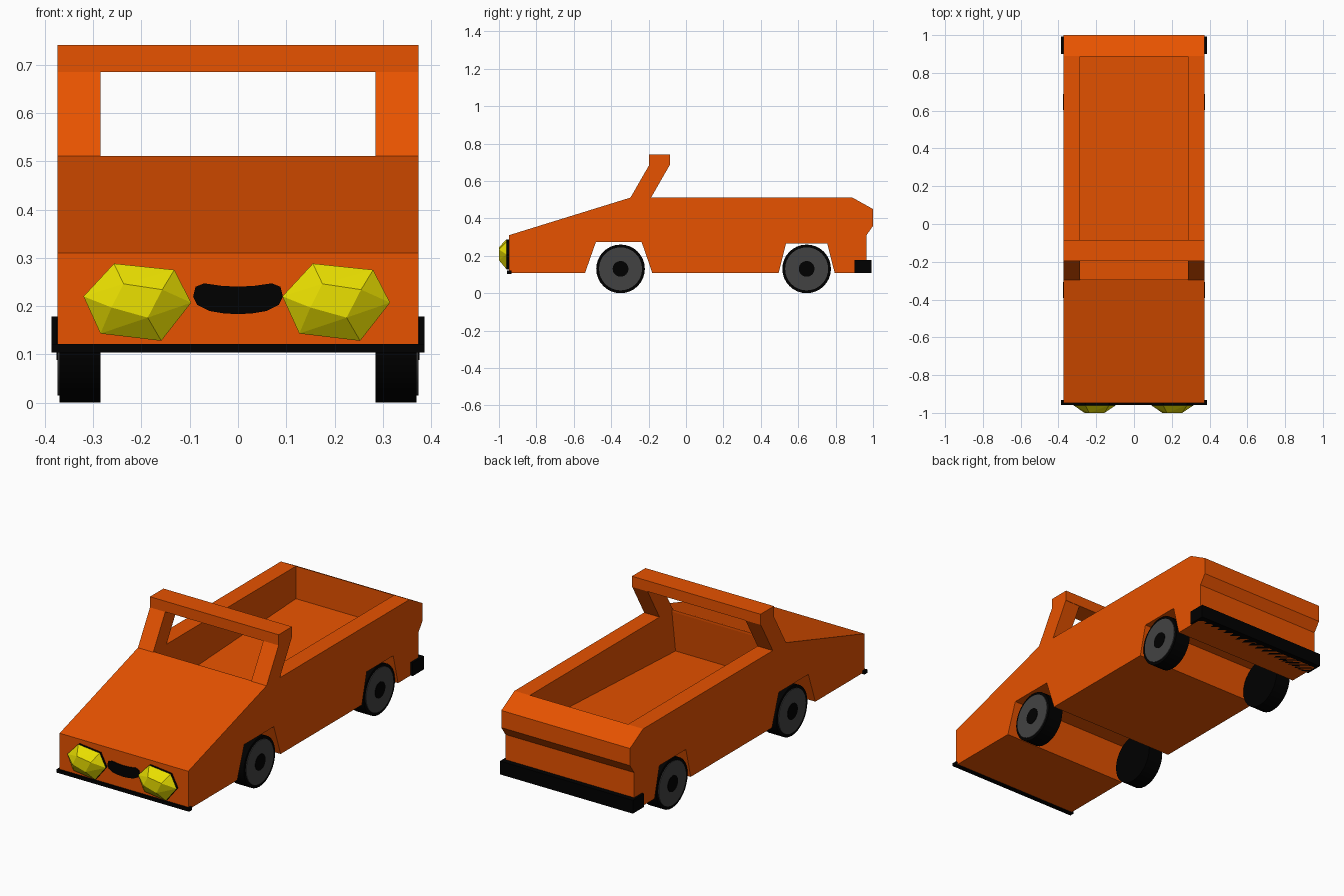
import bpy, bmesh, math
from mathutils import Vector

if "Cube" in bpy.data.objects:
    bpy.data.objects.remove(bpy.data.objects["Cube"])


def material(name, rgb):
    m = bpy.data.materials.new(name)
    m.diffuse_color = (*rgb, 1)
    m.use_nodes = True
    m.node_tree.nodes["Principled BSDF"].inputs["Base Color"].default_value = m.diffuse_color
    return m


ORANGE = material("orange", (0.8, 0.085, 0.0))
BLACK = material("black", (0.0, 0.0, 0.0))
GREY = material("dark_grey", (0.055, 0.055, 0.055))
YELLOW = material("yellow", (0.83, 0.75, 0.0))


def finish(name, bm, mat):
    bmesh.ops.recalc_face_normals(bm, faces=bm.faces[:])
    me = bpy.data.meshes.new(name)
    bm.to_mesh(me)
    bm.free()
    me.materials.append(mat)
    ob = bpy.data.objects.new(name, me)
    bpy.context.collection.objects.link(ob)
    return ob


def prism(name, pts, offset, mat):
    """Extrude a closed 3D outline by an offset."""
    bm = bmesh.new()
    face = bm.faces.new([bm.verts.new(p) for p in pts])
    ext = bmesh.ops.extrude_face_region(bm, geom=[face], use_keep_orig=True)
    moved = [g for g in ext["geom"] if isinstance(g, bmesh.types.BMVert)]
    bmesh.ops.translate(bm, verts=moved, vec=Vector(offset))
    return finish(name, bm, mat)


def side_prism(name, profile, x0, x1, mat):
    return prism(name, [(x0, y, z) for y, z in profile], (x1 - x0, 0, 0), mat)


def box(name, x, y, z, mat):
    rect = [(y[0], z[0]), (y[1], z[0]), (y[1], z[1]), (y[0], z[1])]
    return side_prism(name, rect, x[0], x[1], mat)


def disc(name, y, z, r, x0, x1, mat):
    ring = [(y + r * math.cos(math.tau * i / 32), z + r * math.sin(math.tau * i / 32))
            for i in range(32)]
    ob = side_prism(name, ring, x0, x1, mat)
    for p in ob.data.polygons:
        p.use_smooth = len(p.vertices) == 4
    for e in ob.data.edges:
        a, b = (ob.data.vertices[i].co for i in e.vertices)
        e.use_edge_sharp = abs(a.x - b.x) < 1e-5
    return ob


W, IN = 0.374, 0.285

# Body: side profile with both wheel arches
body = side_prism("body", [
    (-0.947, 0.108), (-0.947, 0.31), (-0.297, 0.511), (0.89, 0.511), (1.0, 0.45),
    (1.0, 0.36), (0.965, 0.31), (0.965, 0.108), (0.795, 0.108), (0.755, 0.267),
    (0.535, 0.267), (0.495, 0.108), (-0.18, 0.108), (-0.237, 0.273),
    (-0.482, 0.273), (-0.54, 0.108)], -W, W, ORANGE)

# Open cabin and load bed cut into the body, floor falling towards the front
cutter = side_prism("bed_cutter", [(-0.29, 0.8), (-0.29, 0.5), (-0.32, 0.282),
                                   (0.888, 0.34), (0.888, 0.8)], -IN, IN, ORANGE)
cutter.hide_render = True
mod = body.modifiers.new("bed", "BOOLEAN")
mod.operation, mod.solver, mod.object = "DIFFERENCE", "EXACT", cutter
bpy.context.view_layer.objects.active = body
bpy.ops.object.modifier_apply(modifier="bed")
bpy.data.objects.remove(cutter)

# Windscreen frame
for s, side in ((-1, "left"), (1, "right")):
    side_prism(side + "_windscreen_pillar",
               [(-0.297, 0.511), (-0.197, 0.685), (-0.087, 0.685), (-0.187, 0.511)],
               s * IN, s * W, ORANGE)
side_prism("windscreen_top_bar", [(-0.197, 0.685), (-0.197, 0.741), (-0.085, 0.741),
                                  (-0.085, 0.685)], -W, W, ORANGE)

# Bumpers
box("rear_bumper", (-0.386, 0.386), (0.90, 0.993), (0.108, 0.178), BLACK)
box("front_bumper", (-0.386, 0.386), (-0.957, -0.932), (0.104, 0.121), BLACK)

# Wheels
for y, end in ((-0.35, "front"), (0.645, "rear")):
    for s, side in ((-1, "left"), (1, "right")):
        n = f"{end}_{side}_"
        disc(n + "tyre", y, 0.13, 0.13, s * IN, s * 0.37, BLACK)
        disc(n + "wheel_disc", y, 0.13, 0.115, s * 0.36, s * 0.374, GREY)
        disc(n + "hub", y, 0.13, 0.042, s * 0.36, s * 0.376, BLACK)

# Faceted headlights on black backing plates
RIM = [(-0.113, 0.01), (-0.05, 0.078), (0.075, 0.065), (0.11, -0.003),
       (0.048, -0.082), (-0.078, -0.067)]
FRONT = [(-0.03, 0.036), (-0.055, -0.013), (0.02, -0.034), (0.05, 0.024)]
for cx, side in ((-0.207, "left"), (0.205, "right")):
    bm = bmesh.new()
    for pts, y in ((RIM, -0.96), (FRONT, -1.0)):
        for x, z in pts:
            bm.verts.new((cx + x, y, 0.21 + z))
    bmesh.ops.convex_hull(bm, input=bm.verts[:])
    finish(side + "_headlight", bm, YELLOW)
    prism(side + "_headlight_plate",
          [(cx + x, -0.96, 0.21 + z) for x, z in RIM], (0, 0.018, 0), BLACK)

# Curved grille
half = [(0.0, 0.24), (0.035, 0.242), (0.07, 0.247), (0.088, 0.24), (0.093, 0.22),
        (0.085, 0.203), (0.06, 0.19), (0.03, 0.185), (0.0, 0.183)]
outline = half + [(-x, z) for x, z in half[-2:0:-1]]
prism("grille", [(x, -0.953, z) for x, z in outline], (0, 0.012, 0), BLACK)
